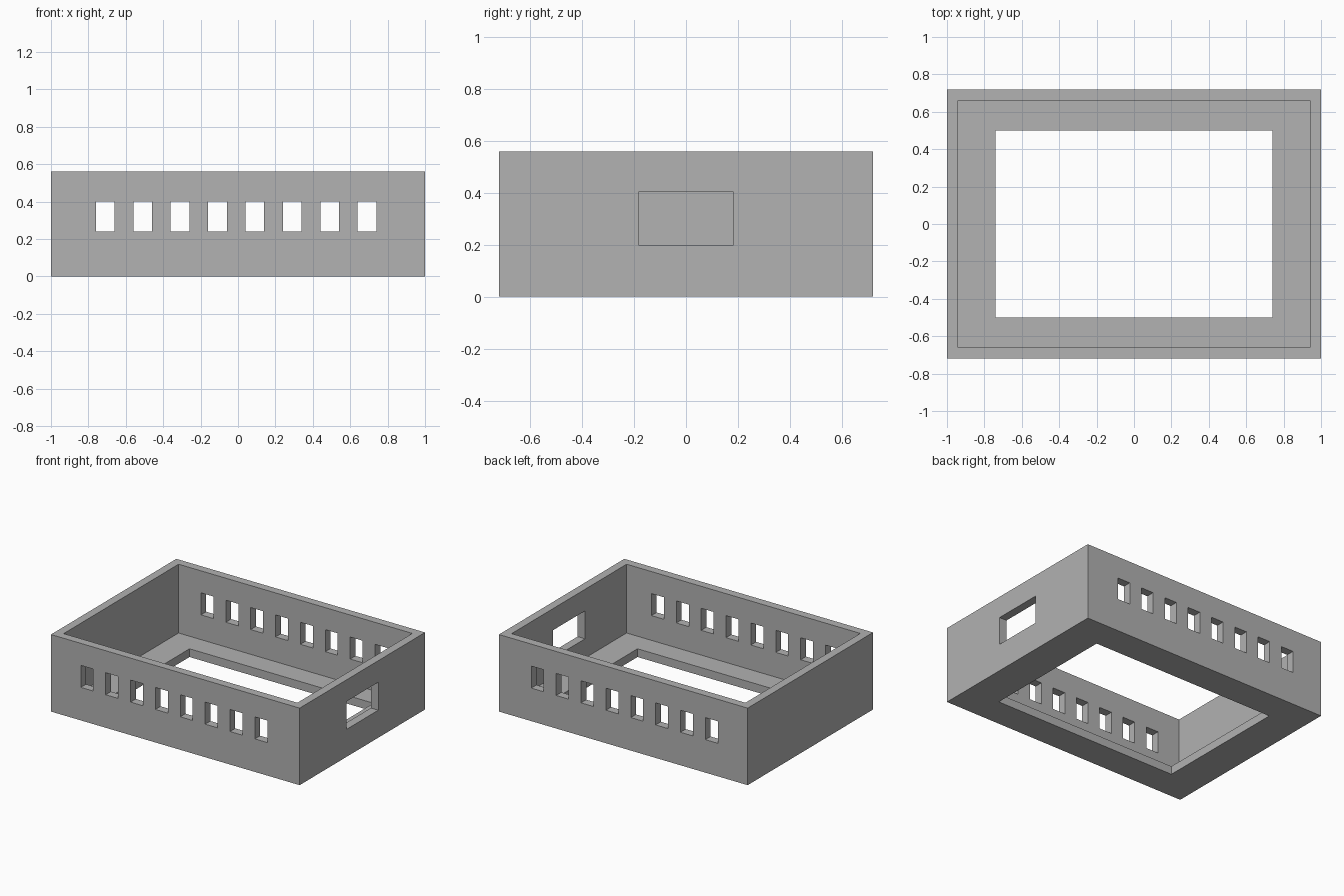
import bpy

cube = bpy.data.objects.get("Cube")
if cube:
    bpy.data.objects.remove(cube, do_unlink=True)

# One plain grey for the whole model
grey = bpy.data.materials.new("plain_grey")
grey.use_nodes = True
colour = (0.445, 0.445, 0.445, 1)
grey.diffuse_color = colour
grey.node_tree.nodes["Principled BSDF"].inputs["Base Color"].default_value = colour


def box(name, low, high):
    """Box between two opposite corners."""
    bpy.ops.mesh.primitive_cube_add(size=1, location=[(a + b) / 2 for a, b in zip(low, high)])
    obj = bpy.context.object
    obj.name = name
    obj.scale = [b - a for a, b in zip(low, high)]
    bpy.ops.object.transform_apply(location=True, rotation=False, scale=True)
    obj.data.materials.append(grey)
    return obj


def cut(target, name, low, high):
    """Cut a box-shaped hole out of the target."""
    cutter = box(name, low, high)
    cutter.hide_render = True
    mod = target.modifiers.new(name, "BOOLEAN")
    mod.operation = "DIFFERENCE"
    mod.solver = "EXACT"
    mod.object = cutter
    bpy.context.view_layer.objects.active = target
    bpy.ops.object.modifier_apply(modifier=mod.name)
    bpy.data.objects.remove(cutter, do_unlink=True)


length, depth, height, wall = 1.0, 0.72, 0.56, 0.06

# Open tray with a rectangular hole in its floor
tray = box("tray", (-length, -depth, 0), (length, depth, height))
cut(tray, "cavity", (wall - length, wall - depth, wall), (length - wall, depth - wall, 1))
cut(tray, "floor_opening", (-0.74, -0.5, -0.1), (0.74, 0.5, 0.3))

# Row of windows through the front and back walls
for i in range(8):
    x = -0.71 + 0.2 * i
    cut(tray, "window", (x - 0.05, -1, 0.24), (x + 0.05, 1, 0.4))

# Single wide port in the left wall
cut(tray, "side_port", (0.8, -0.183, 0.2), (1.2, 0.183, 0.403))
